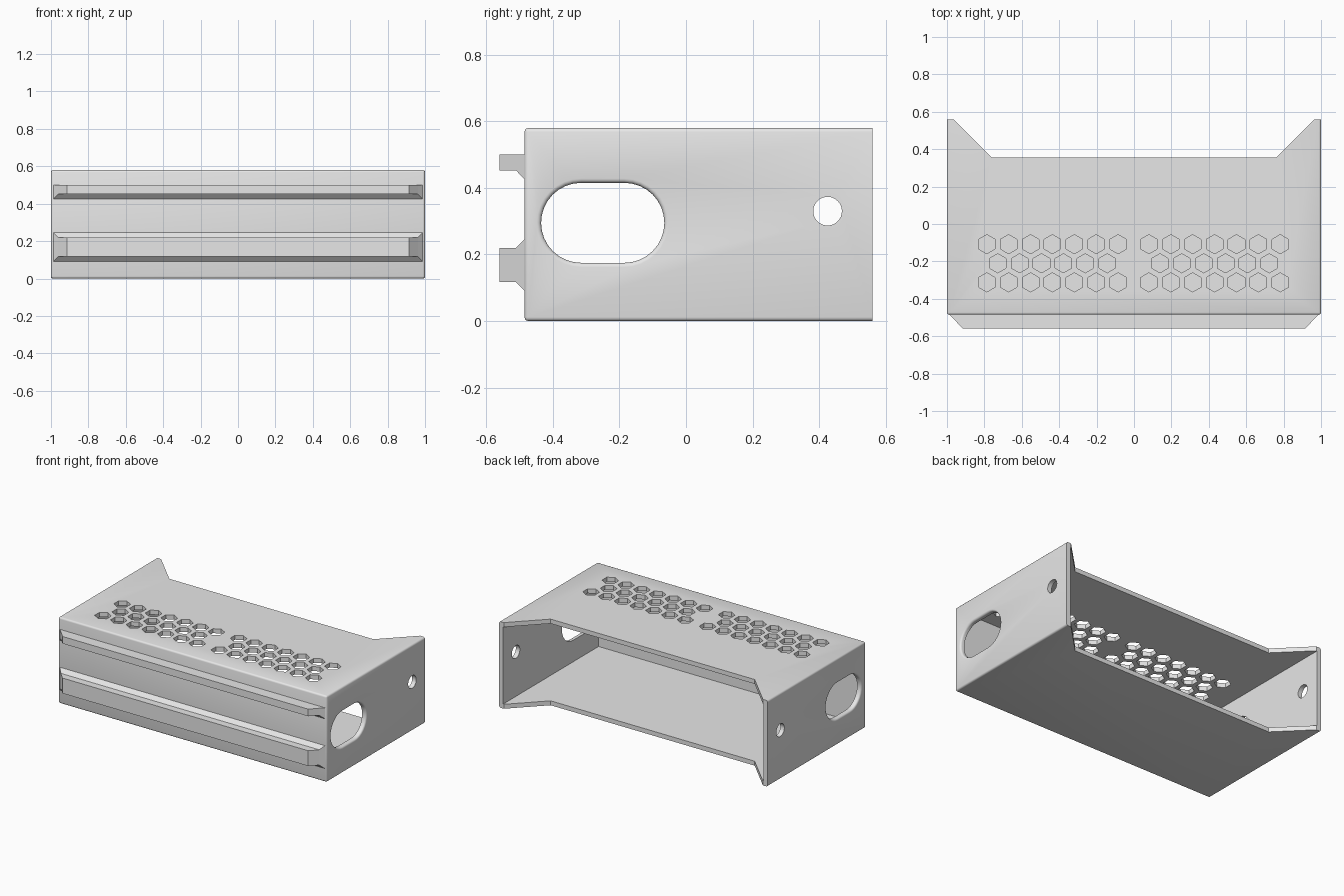
import bpy, bmesh, math

if "Cube" in bpy.data.objects:
    bpy.data.objects.remove(bpy.data.objects["Cube"])

grey = bpy.data.materials.new("light_grey")
grey.diffuse_color = (0.8, 0.8, 0.8, 1)
grey.use_nodes = True
grey.node_tree.nodes["Principled BSDF"].inputs["Base Color"].default_value = grey.diffuse_color

WALL = 0.03
FRONT, BACK, HEIGHT = -0.485, 0.56, 0.58


def add_object(name, bm):
    bmesh.ops.recalc_face_normals(bm, faces=bm.faces)
    mesh = bpy.data.meshes.new(name)
    bm.to_mesh(mesh)
    bm.free()
    mesh.materials.append(grey)
    obj = bpy.data.objects.new(name, mesh)
    bpy.context.collection.objects.link(obj)
    return obj


def loft(bm, rings):
    """Closed solid through a list of equal-length point rings."""
    loops = [[bm.verts.new(p) for p in ring] for ring in rings]
    for a, b in zip(loops, loops[1:]):
        n = len(a)
        for i in range(n):
            bm.faces.new((a[i], a[(i + 1) % n], b[(i + 1) % n], b[i]))
    bm.faces.new(loops[0])
    bm.faces.new(loops[-1])


def box(bm, x, y0, y1, z0, z1):
    loft(bm, [[(-x, y0, z), (x, y0, z), (x, y1, z), (-x, y1, z)] for z in (z0, z1)])


def stadium(x, yc, zc, half, r, n=32):
    """Ring in the side plane: two half circles joined by straight runs."""
    pts = []
    for k in range(2):
        for i in range(n // 2 + 1):
            a = -math.pi / 2 + math.pi * (k + 2 * i / n)
            pts.append((x, yc + (half if k == 0 else -half) + r * math.cos(a),
                        zc + r * math.sin(a)))
    return pts


def circle(x, yc, zc, r, n=32):
    return [(x, yc + r * math.cos(2 * math.pi * i / n),
             zc + r * math.sin(2 * math.pi * i / n)) for i in range(n)]


def cut(obj, bm):
    tool = add_object("cutter", bm)
    tool.hide_render = True
    mod = obj.modifiers.new("cut", 'BOOLEAN')
    mod.operation, mod.solver, mod.object = 'DIFFERENCE', 'EXACT', tool
    bpy.context.view_layer.objects.active = obj
    bpy.ops.object.modifier_apply(modifier=mod.name)
    bpy.data.objects.remove(tool)


# Outer body with rounded edges everywhere except the open back
bm = bmesh.new()
box(bm, 1.0, FRONT, BACK, 0, HEIGHT)
edges = [e for e in bm.edges if not all(v.co.y > 0.5 for v in e.verts)]
bmesh.ops.bevel(bm, geom=edges, offset=0.012, segments=3, profile=0.5, affect='EDGES')
body = add_object("housing", bm)

# Hollow inside
bm = bmesh.new()
box(bm, 1 - WALL, FRONT + WALL, 0.8, WALL, HEIGHT - WALL)
cut(body, bm)

# Angled notch at the back of the top and bottom plates
bm = bmesh.new()
loft(bm, [[(-0.76, 0.355, z), (0.76, 0.355, z), (0.965, 0.56, z), (0.965, 0.7, z),
           (-0.965, 0.7, z), (-0.965, 0.56, z)] for z in (-0.1, 0.7)])
cut(body, bm)

# Hexagonal vent holes in the top plate
bm = bmesh.new()
STEP = 0.117
for start in (-0.787, 0.08):
    for row, y in enumerate((-0.108, -0.21, -0.312)):
        odd = row % 2
        for col in range(7 - odd):
            cx = start + STEP * (col + 0.5 * odd)
            loft(bm, [[(cx + 0.051 * math.cos(math.pi * (k / 3 + 1 / 6)),
                        y + 0.051 * math.sin(math.pi * (k / 3 + 1 / 6)), z)
                       for k in range(6)] for z in (0.5, 0.65)])
cut(body, bm)

# Rounded-edge slot and round hole in both side walls
bm = bmesh.new()
R = 0.013
for s in (-1, 1):
    rings = [stadium(s * 0.9, -0.25, 0.295, 0.065, 0.12)]
    for i in range(5):
        a = math.pi / 2 * i / 4
        rings.append(stadium(s * (1 - R + R * math.sin(a)), -0.25, 0.295, 0.065,
                             0.12 + R * (1 - math.cos(a))))
    rings.append(stadium(s * 1.05, -0.25, 0.295, 0.065, 0.12 + R))
    loft(bm, rings)
    loft(bm, [circle(s * x, 0.425, 0.33, 0.043) for x in (0.9, 1.05)])
cut(body, bm)


# Front rails with chamfered ends and flared roots
def rail(name, z0, z1, flare_down, flare_up):
    bm = bmesh.new()
    rings = []
    for x, y, f in ((0.915, -0.56, 0), (0.962, -0.51, 0), (0.987, FRONT, 1),
                    (0.987, FRONT + 0.01, 1)):
        a, b = z0 - f * flare_down, z1 + f * flare_up
        rings.append([(-x, y, a), (x, y, a), (x, y, b), (-x, y, b)])
    loft(bm, rings)
    return add_object(name, bm)


rail("lower_rail", 0.117, 0.22, 0.026, 0.025)
rail("upper_rail", 0.452, 0.50, 0.026, 0)

# Smooth the rounded edges, keep corners crisp
bpy.ops.object.select_all(action='DESELECT')
body.select_set(True)
bpy.context.view_layer.objects.active = body
bpy.ops.object.shade_smooth_by_angle(angle=math.radians(35))
